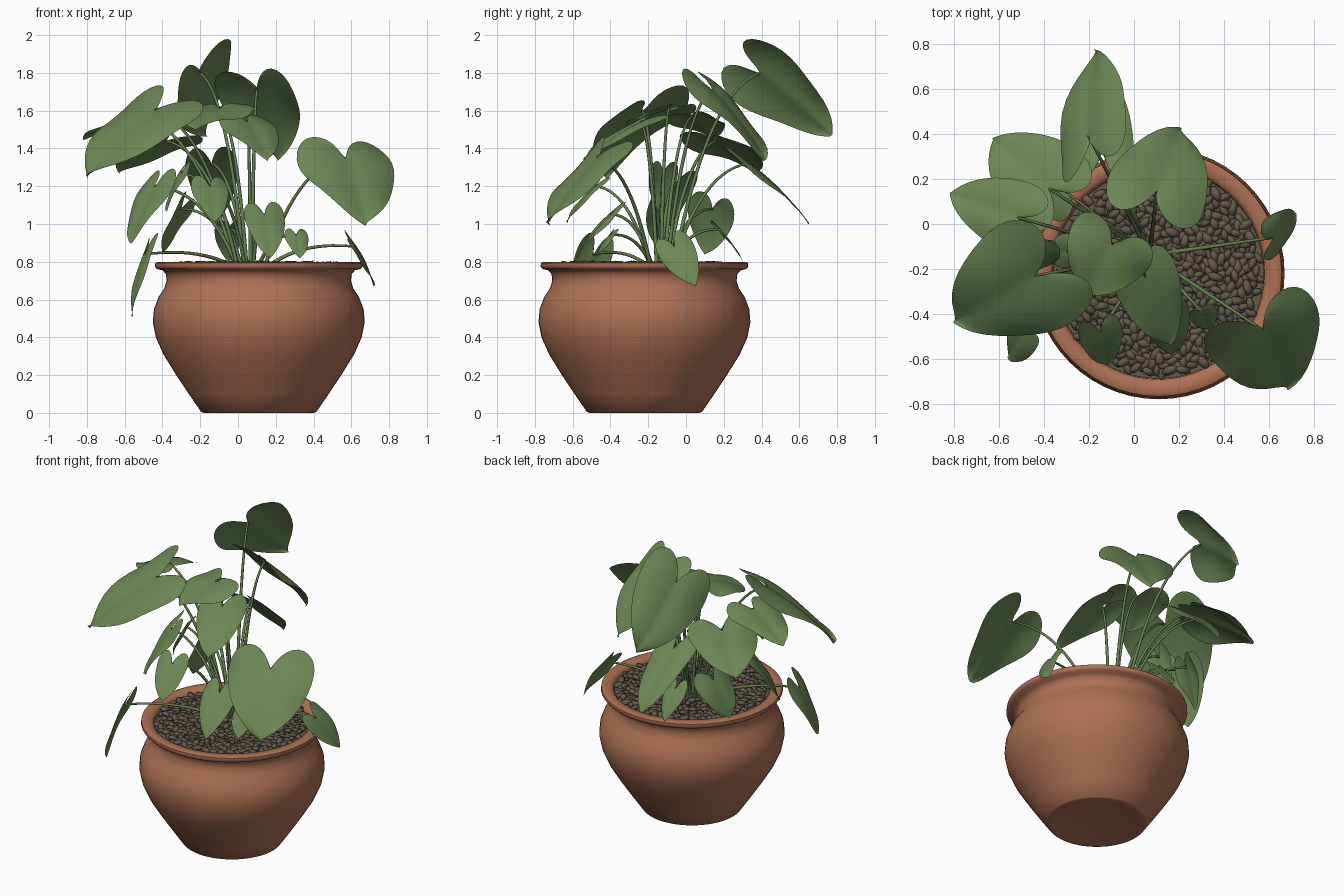
import bpy, bmesh, math, random
from mathutils import Vector, Matrix

if "Cube" in bpy.data.objects:
    bpy.data.objects.remove(bpy.data.objects["Cube"])

random.seed(4)
CX, CY = 0.11, -0.22          # pot axis


def material(name, rgb):
    m = bpy.data.materials.new(name)
    m.diffuse_color = (*rgb, 1)
    m.use_nodes = True
    m.node_tree.nodes["Principled BSDF"].inputs["Base Color"].default_value = m.diffuse_color
    return m


CLAY = material("terracotta", (0.42, 0.165, 0.09))
STONE = material("brown_stone", (0.125, 0.10, 0.073))
LEAF = material("leaf_green", (0.15, 0.24, 0.09))
STEM = material("stem_green", (0.135, 0.215, 0.08))


def finish(name, bm, mat):
    me = bpy.data.meshes.new(name)
    bm.to_mesh(me)
    bm.free()
    me.materials.append(mat)
    for p in me.polygons:
        p.use_smooth = True
    ob = bpy.data.objects.new(name, me)
    bpy.context.collection.objects.link(ob)
    return ob


def lathe(name, profile, mat, segs=56):
    bm = bmesh.new()
    vs = [bm.verts.new((CX + r, CY, z)) for r, z in profile]
    es = [bm.edges.new(p) for p in zip(vs, vs[1:])]
    bmesh.ops.spin(bm, geom=vs + es, cent=(CX, CY, 0), axis=(0, 0, 1),
                   angle=2 * math.pi, steps=segs, use_duplicate=False)
    bmesh.ops.remove_doubles(bm, verts=bm.verts, dist=0.0005)
    bmesh.ops.recalc_face_normals(bm, faces=bm.faces)
    ob = finish(name, bm, mat)
    bpy.ops.object.select_all(action='DESELECT')
    ob.select_set(True)
    bpy.context.view_layer.objects.active = ob
    bpy.ops.object.shade_smooth_by_angle(angle=math.radians(50))


# Pot with rolled rim, closed down the inside to the soil
lathe("pot", [(0, 0.012), (0.25, 0.012), (0.29, 0), (0.305, 0.005), (0.37, 0.10), (0.44, 0.205),
              (0.505, 0.31), (0.545, 0.40), (0.561, 0.48), (0.555, 0.55),
              (0.53, 0.615), (0.50, 0.66), (0.488, 0.70), (0.492, 0.735),
              (0.51, 0.755), (0.54, 0.762), (0.55, 0.775), (0.548, 0.793),
              (0.535, 0.80), (0.49, 0.797), (0.472, 0.78), (0.468, 0.70)], CLAY)
lathe("soil", [(0, 0.765), (0.235, 0.77), (0.469, 0.77)], STONE)

# Pebbles spread in a spiral over the soil
bm = bmesh.new()
N = 560
for i in range(N):
    r = 0.45 * math.sqrt((i + 0.5) / N)
    a = i * 2.39996
    size = random.uniform(0.85, 1.25)
    mat = (Matrix.Translation((CX + r * math.cos(a), CY + r * math.sin(a),
                               0.778 + random.uniform(-0.008, 0.01)))
           @ Matrix.Rotation(random.uniform(0, 6.28), 4, 'Z')
           @ Matrix.Rotation(random.uniform(-0.4, 0.4), 4, 'Y')
           @ Matrix.Diagonal((0.037 * size, 0.019 * size, 0.015 * size, 1)))
    bmesh.ops.create_icosphere(bm, subdivisions=1, radius=1, matrix=mat)
finish("pebbles", bm, STONE)

# Heart outline, half of it: (side, along, matching point on the midrib)
HEART = [(0, 0, 0), (0.05, -0.14, 0.01), (0.14, -0.28, 0.03), (0.27, -0.35, 0.06),
         (0.40, -0.29, 0.10), (0.48, -0.14, 0.16), (0.50, 0.05, 0.25), (0.47, 0.26, 0.40),
         (0.40, 0.48, 0.58), (0.29, 0.71, 0.77), (0.14, 0.90, 0.91), (0, 1, 1)]


def leaf(name, notch, tip, width, tilt=0, bow=0.15):
    # side direction lies level unless the leaf is tilted about its midrib
    P, T = Vector(notch), Vector(tip)
    L = (T - P).length
    u = (T - P).normalized()
    s = u.cross(Vector((0, 0, 1))).normalized()
    n = (s.cross(u) + s * tilt).normalized()
    s = u.cross(n)
    ph = random.uniform(0, 6)
    bm = bmesh.new()
    K = 5
    for side in (1, -1):
        rows = []
        for x, y, m in HEART:
            row = []
            for k in range(K + 1):
                f = k / K
                a, v = x * f, m + (y - m) * f
                # bowed along the midrib, cupped at the rib, rolled at the edges
                h = bow * L * v * (1 - v) + width * (0.25 * a - 0.75 * a * a)
                h += 0.035 * width * f * f * math.sin(7 * v + ph + 1.5 * side)
                row.append(bm.verts.new(P + u * v * L + s * side * a * width + n * h))
            rows.append(row)
        for r0, r1 in zip(rows, rows[1:]):
            for k in range(K):
                q = [r0[k], r0[k + 1], r1[k + 1], r1[k]]
                bm.faces.new(q if side < 0 else q[::-1])
    bmesh.ops.remove_doubles(bm, verts=bm.verts, dist=0.0004)
    bmesh.ops.dissolve_degenerate(bm, edges=bm.edges, dist=0.0002)
    bm.normal_update()
    if sum((f.normal * f.calc_area() for f in bm.faces), Vector()).dot(n) < 0:
        bmesh.ops.reverse_faces(bm, faces=bm.faces)
    ob = finish(name, bm, LEAF)
    ob.modifiers.new("smooth", 'SUBSURF').levels = 1


# Leaves: name, notch (stalk joint), tip, width, optional tilt
LEAVES = [
    ("leaf_top_back", (-0.20, 0.39, 1.80), (-0.17, 0.77, 1.47), 0.47, -1.3),
    ("leaf_back", (0.10, 0.14, 1.71), (0.21, 0.42, 1.34), 0.46),
    ("leaf_left_front", (-0.44, -0.23, 1.60), (-0.80, -0.43, 1.25), 0.56, -0.25),
    ("leaf_left", (-0.52, 0.03, 1.57), (-0.82, 0.14, 1.45), 0.33),
    ("leaf_left_back", (-0.38, 0.16, 1.44), (-0.63, 0.38, 1.27), 0.43),
    ("leaf_back_low", (-0.14, 0.33, 1.32), (-0.12, 0.65, 1.00), 0.28),
    ("leaf_middle", (-0.10, -0.09, 1.61), (-0.22, -0.31, 1.50), 0.40),
    ("leaf_middle_front", (0.05, -0.24, 1.54), (0.16, -0.54, 1.34), 0.30),
    ("leaf_right_front", (0.57, -0.47, 1.35), (0.68, -0.73, 1.00), 0.54),
    ("leaf_right_low", (0.62, -0.06, 0.88), (0.72, 0.05, 0.67), 0.20, 1),
    ("leaf_front_low", (0.14, -0.40, 1.05), (0.17, -0.58, 0.82), 0.22),
    ("leaf_front_mid", (-0.15, -0.48, 1.20), (-0.12, -0.63, 1.01), 0.20),
    ("leaf_front_small", (0.31, -0.40, 0.94), (0.33, -0.47, 0.82), 0.13),
    ("leaf_left_drooping", (-0.49, -0.49, 0.84), (-0.56, -0.59, 0.51), 0.20, 0.8),
    ("leaf_left_low", (-0.44, -0.07, 1.20), (-0.57, -0.17, 0.90), 0.27),
    ("leaf_back_left_low", (-0.30, 0.14, 1.08), (-0.40, 0.10, 0.84), 0.26, 0.75),
    ("leaf_back_small", (-0.05, 0.18, 0.97), (-0.05, 0.30, 0.80), 0.15),
    ("leaf_inner", (-0.30, -0.12, 1.27), (-0.38, -0.14, 1.07), 0.16),
]

# Leaf stalks, arching from a common crown
cu = bpy.data.curves.new("leaf_stalks", 'CURVE')
cu.dimensions = '3D'
cu.bevel_depth = 0.0095
cu.bevel_resolution = 2
cu.materials.append(STEM)
for spec in LEAVES:
    leaf(*spec)
    P = Vector(spec[1])
    crown = Vector((0.07, -0.14, 0.77))
    base = crown + (P - crown) * 0.14
    base.z = 0.765
    ctrl = base + (P - base) * 0.38
    ctrl.z = base.z + (P.z - base.z) * 0.85 + 0.05
    sp = cu.splines.new('POLY')
    sp.points.add(14)
    for i, pt in enumerate(sp.points):
        t = i / 14
        q = base * (1 - t) ** 2 + ctrl * 2 * t * (1 - t) + P * t * t
        pt.co = (*q, 1)
        pt.radius = 1.15 - 0.5 * t
    sp.use_smooth = True
stalks = bpy.data.objects.new("leaf_stalks", cu)
bpy.context.collection.objects.link(stalks)
